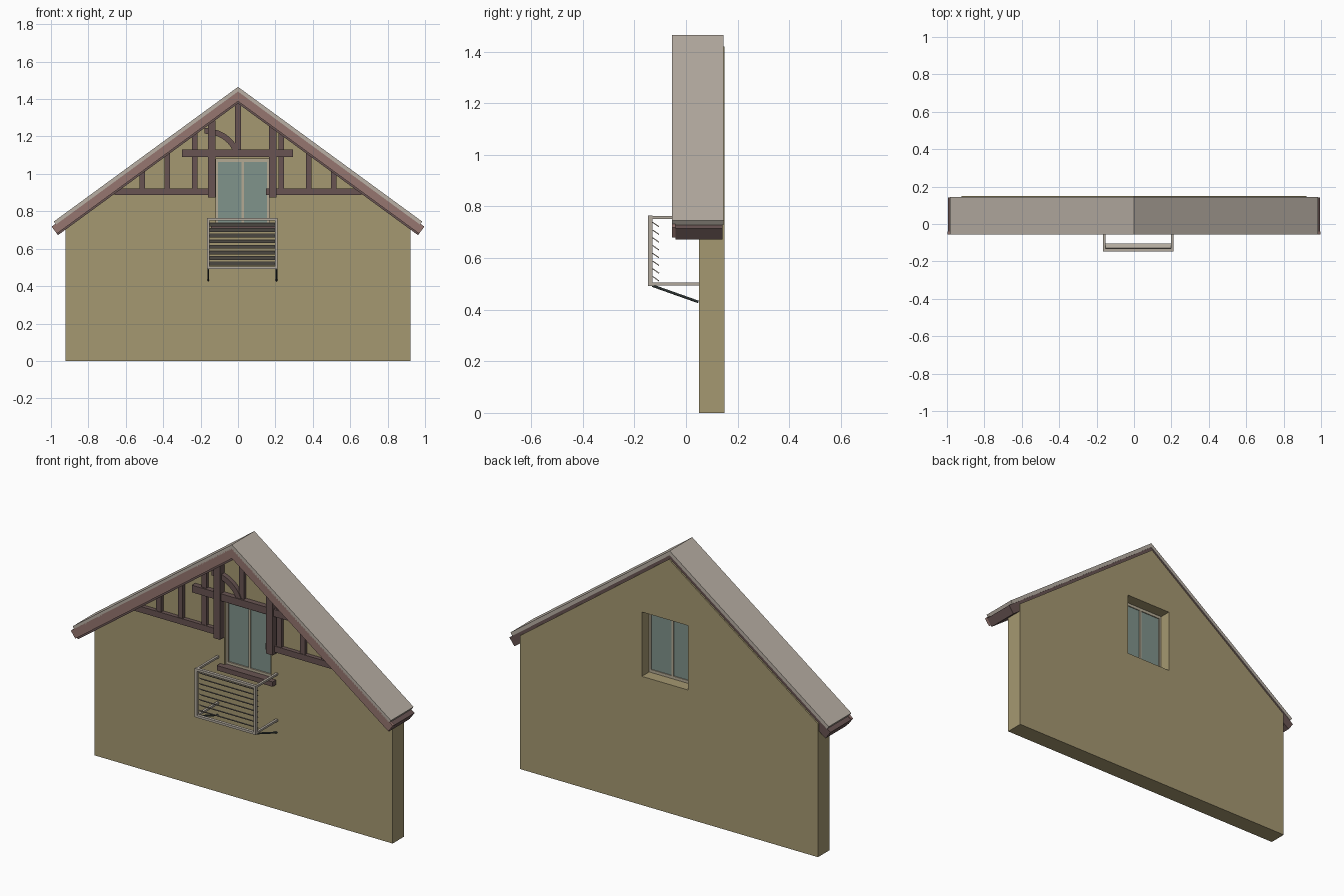
import bpy, bmesh, math
from mathutils import Vector

if "Cube" in bpy.data.objects:
    bpy.data.objects.remove(bpy.data.objects["Cube"], do_unlink=True)


def material(name, *rgb):
    lin = [((c / 255 + 0.055) / 1.055) ** 2.4 for c in rgb] + [1]
    m = bpy.data.materials.new(name)
    m.use_nodes = True
    m.diffuse_color = lin
    m.node_tree.nodes["Principled BSDF"].inputs["Base Color"].default_value = lin
    return m


PLASTER = material("ochre plaster", 165, 152, 113)
ROOF = material("grey roofing", 184, 175, 164)
BARGE = material("reddish brown wood", 150, 118, 112)
TIMBER = material("dark brown timber", 104, 84, 82)
GLASS = material("teal glass", 128, 147, 139)
FRAME = material("pale window frame", 180, 170, 148)
RAIL = material("balcony grey", 178, 170, 158)
BRACE = material("dark metal", 84, 94, 92)


def prism(name, pts, y0, y1, mat):
    """Extrude an (x, z) outline along y."""
    bm = bmesh.new()
    face = bm.faces.new([bm.verts.new((x, y0, z)) for x, z in pts])
    ext = bmesh.ops.extrude_face_region(bm, geom=[face])
    moved = [v for v in ext["geom"] if isinstance(v, bmesh.types.BMVert)]
    bmesh.ops.translate(bm, verts=moved, vec=(0, y1 - y0, 0))
    bmesh.ops.recalc_face_normals(bm, faces=bm.faces)
    me = bpy.data.meshes.new(name)
    bm.to_mesh(me)
    bm.free()
    ob = bpy.data.objects.new(name, me)
    bpy.context.collection.objects.link(ob)
    me.materials.append(mat)
    return ob


def box(name, x0, x1, y0, y1, z0, z1, mat):
    return prism(name, [(x0, z0), (x1, z0), (x1, z1), (x0, z1)], y0, y1, mat)


def rod(name, a, b, radius, mat):
    a, b = Vector(a), Vector(b)
    bpy.ops.mesh.primitive_cylinder_add(vertices=10, radius=radius, depth=(b - a).length,
                                        location=(a + b) / 2,
                                        rotation=(b - a).to_track_quat("Z", "Y").to_euler())
    ob = bpy.context.object
    ob.name = name
    ob.data.materials.append(mat)
    bpy.ops.object.shade_smooth_by_angle()


APEX, SLOPE = 1.465, 0.731
ANG = math.atan(SLOPE)


def chevron(name, d0, d1, length, y0, y1, mat):
    """Roof layer between two depths below the top surface, with square-cut eaves."""
    c, s = math.cos(ANG), math.sin(ANG)

    def end(d):
        return length * c - d * s, APEX - length * s - d * c
    (xa, za), (xb, zb) = end(d0), end(d1)
    return prism(name, [(0, APEX - d0 / c), (xa, za), (xb, zb), (0, APEX - d1 / c),
                        (-xb, zb), (-xa, za)], y0, y1, mat)


# Gable wall with a window opening
W, PEAK = 0.922, 1.42
eave = PEAK - SLOPE * W
wall = prism("gable_wall", [(-W, 0), (W, 0), (W, eave), (0, PEAK), (-W, eave)],
             0.05, 0.15, PLASTER)
WX0, WX1, WZ0, WZ1 = -0.118, 0.168, 0.72, 1.08
cutter = box("window_cutter", WX0, WX1, 0, 0.2, WZ0, WZ1, PLASTER)
cutter.hide_render = True
cut = wall.modifiers.new("opening", "BOOLEAN")
cut.operation, cut.solver, cut.object = "DIFFERENCE", "EXACT", cutter
bpy.context.view_layer.objects.active = wall
bpy.ops.object.modifier_apply(modifier=cut.name)
bpy.data.objects.remove(cutter, do_unlink=True)

# Roof layers
chevron("roof_covering", 0, 0.02, 1.22, -0.055, 0.145, ROOF)
chevron("roof_soffit", 0.02, 0.072, 1.245, -0.04, 0.142, TIMBER)
chevron("bargeboard", 0.015, 0.062, 1.245, -0.055, -0.04, BARGE)

# Window: glass, frame bars, front sill
MX = (WX0 + WX1) / 2
box("window_glass", WX0, WX1, 0.072, 0.08, WZ0, WZ1, GLASS)
for name, x0, x1, z0, z1 in (
        ("frame_right", WX0, WX0 + 0.012, WZ0, WZ1),
        ("frame_left", WX1 - 0.012, WX1, WZ0, WZ1),
        ("frame_middle", MX - 0.006, MX + 0.006, WZ0, WZ1),
        ("frame_top", WX0, WX1, WZ1 - 0.016, WZ1),
        ("frame_bottom", WX0, WX1, WZ0, WZ0 + 0.016)):
    box(name, x0, x1, 0.064, 0.085, z0, z1, FRAME)
box("window_sill", -0.145, 0.2, 0.02, 0.07, 0.695, 0.722, TIMBER)

# Half-timbering
TY = 0.03


def under_roof(x):
    return 1.388 - SLOPE * abs(x)


for side, sx in (("left", 1), ("right", -1)):
    for i, x in enumerate((0.232, 0.378, 0.512)):
        box(f"stud_{side}_{i}", sx * x - 0.015, sx * x + 0.015, TY, 0.052,
            0.9, under_roof(x), TIMBER)
    a, b = sorted((sx * 0.15, sx * 0.66))
    box(f"lower_beam_{side}", a, b, TY - 0.003, 0.052, 0.888, 0.922, TIMBER)
for name, x in (("right", -0.14), ("left", 0.186)):
    box(f"window_post_{name}", x - 0.02, x + 0.02, 0.012, 0.052, 0.875,
        under_roof(x), TIMBER)
box("upper_beam", -0.3, 0.295, 0.02, 0.052, 1.09, 1.13, TIMBER)
box("king_post", -0.015, 0.015, TY, 0.052, 1.12, 1.4, TIMBER)

# Curved brace, a quarter arc
arc = [math.radians(90 - 75 * i / 10) for i in range(11)]
outer = [(-0.18 + 0.19 * math.cos(t), 1.08 + 0.165 * math.sin(t)) for t in arc]
inner = [(-0.18 + 0.16 * math.cos(t), 1.08 + 0.135 * math.sin(t)) for t in reversed(arc)]
prism("curved_brace", outer + inner, 0.025, 0.052, TIMBER)

# Balcony: front frame, side arms, slats and braces
BX0, BX1, BZ0, BZ1 = -0.165, 0.212, 0.492, 0.765
FY0, FY1, T = -0.147, -0.13, 0.013
box("balcony_top_rail", BX0, BX1, FY0, FY1, BZ1 - T, BZ1, RAIL)
box("balcony_bottom_rail", BX0, BX1, FY0, FY1, BZ0, BZ0 + T, RAIL)
for side, x in (("right", BX0), ("left", BX1 - T)):
    box(f"balcony_post_{side}", x, x + T, FY0, FY1, BZ0 + T, BZ1 - T, RAIL)
    for level, z in (("upper", BZ1 - T), ("lower", BZ0 + 0.002)):
        box(f"{level}_arm_{side}", x, x + T, FY1, 0.05, z, z + 0.011, RAIL)
    mid = x + T / 2
    rod(f"balcony_brace_{side}", (mid, -0.13, 0.493), (mid, 0.048, 0.43), 0.005, BRACE)
SLATS = 8
for i in range(SLATS):
    z = 0.52 + i * 0.03
    slat = box(f"slat_{i}", BX0 + T, BX1 - T, -0.015, 0.015, -0.002, 0.002, RAIL)
    slat.location = (0, -0.117, z)
    slat.rotation_euler.x = math.radians(-35)
